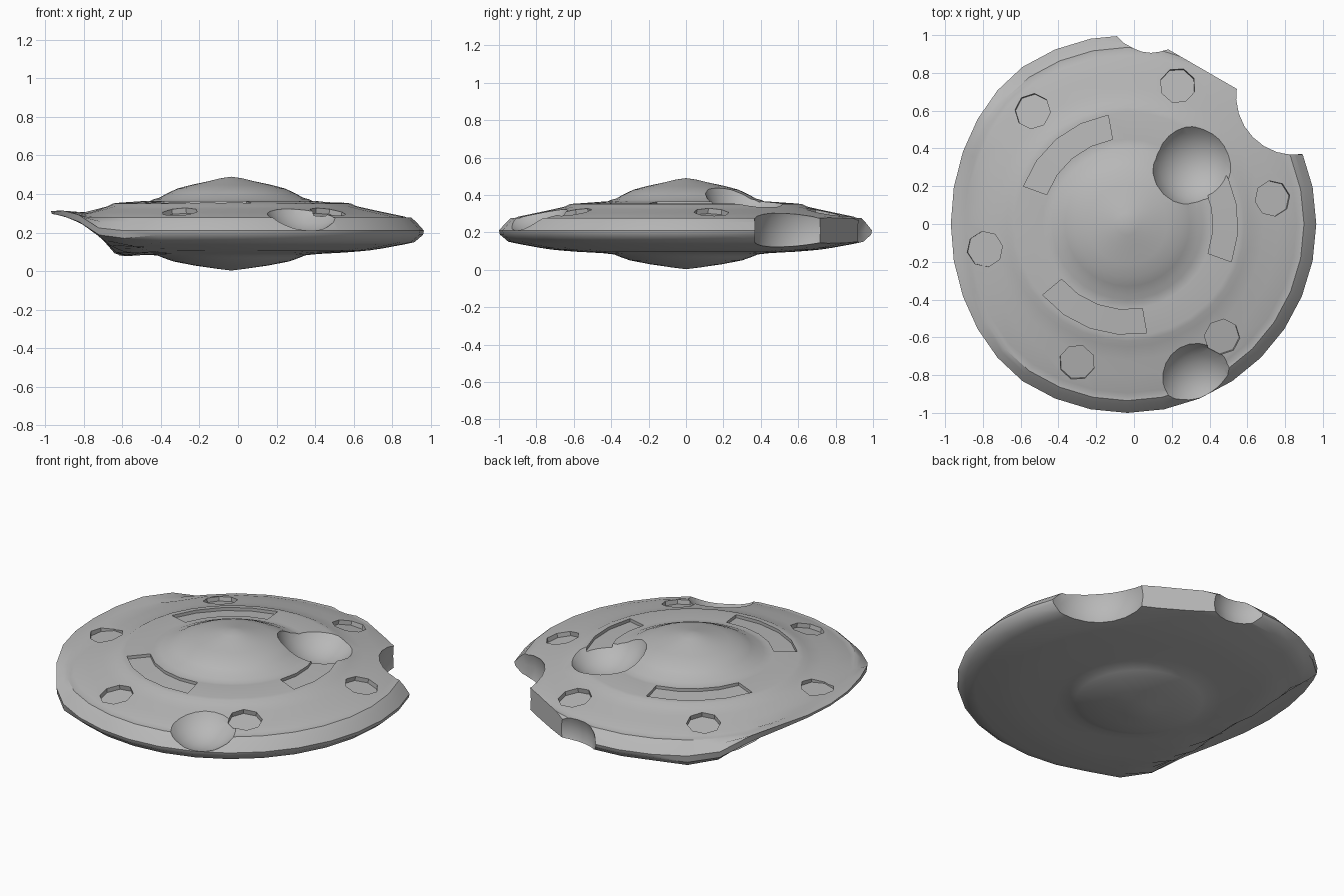
import bpy, bmesh, math
from mathutils import Matrix, Vector

if "Cube" in bpy.data.objects:
    bpy.data.objects.remove(bpy.data.objects["Cube"])

CX = -0.035          # axis of the disc
SEG = 32

# half profile of the saucer (radius, height); top from apex to rim, then underside
TOP = [(0.06, .481), (.12, .466), (.21, .447), (.28, .428), (.33, .405), (.375, .380),
       (.40, .374), (.425, .363), (.45, .364), (.595, .354), (.62, .351), (.65, .337),
       (.72, .321), (.80, .304), (.895, .284), (.915, .277), (.935, .277), (.96, .255), (1.0, .21)]
BOTTOM = [(.995, .188), (.95, .150), (.90, .139), (.84, .128), (.78, .117), (.72, .108), (.66, .102),
          (.58, .096), (.45, .089), (.385, .082), (.35, .068), (.30, .05), (.19, .029), (.08, .013)]


def new_object(name, bm):
    bmesh.ops.recalc_face_normals(bm, faces=bm.faces)
    me = bpy.data.meshes.new(name)
    bm.to_mesh(me)
    bm.free()
    ob = bpy.data.objects.new(name, me)
    bpy.context.collection.objects.link(ob)
    return ob


def crush(x, z, is_top):
    """Left side is bent upward over a round hollow, with a slight lip beside it."""
    if x < -0.4 and not is_top:
        z -= 0.018 * math.exp(-((x + 0.58) / 0.08) ** 2)
    if x < -0.62:
        x = -0.62 + (x + 0.62) * 0.35 / 0.415
        floor = -0.15 + math.sqrt(0.45 ** 2 - (x + 1.02) ** 2)
        skin = 0.014 + 0.022 * min(1, max(0, x + 0.97) / 0.1)
        z = max(z, floor + (skin if is_top else 0))
    return x, z


# saucer hull
bm = bmesh.new()
rings = []
for i, (r, z) in enumerate(TOP + BOTTOM):
    ring = []
    for k in range(SEG):
        a = 2 * math.pi * k / SEG
        x, zz = crush(CX + r * math.cos(a), z, i < len(TOP))
        ring.append(bm.verts.new((x, r * math.sin(a), zz)))
    rings.append(ring)
for a, b in zip(rings, rings[1:]):
    for k in range(SEG):
        n = (k + 1) % SEG
        bm.faces.new((a[k], a[n], b[n], b[k]))
for ring, z in ((rings[0], .49), (rings[-1], .003)):
    tip = bm.verts.new((CX, 0, z))
    for k in range(SEG):
        bm.faces.new((ring[k], ring[(k + 1) % SEG], tip))
hull = new_object("saucer_hull", bm)

# dark grey metal
grey = bpy.data.materials.new("dark_grey")
grey.diffuse_color = (.48, .48, .48, 1)
grey.use_nodes = True
grey.node_tree.nodes["Principled BSDF"].inputs["Base Color"].default_value = grey.diffuse_color
hull.data.materials.append(grey)


def cut(bm):
    cutter = new_object("cutter", bm)
    cutter.hide_render = True
    cutter.data.materials.append(grey)
    mod = hull.modifiers.new("cut", 'BOOLEAN')
    mod.operation, mod.solver, mod.object = 'DIFFERENCE', 'EXACT', cutter
    bpy.context.view_layer.objects.active = hull
    bpy.ops.object.modifier_apply(modifier=mod.name)
    bpy.data.objects.remove(cutter)


# arc-shaped recesses around the dome
for mid in (10, 130, 250):
    bm = bmesh.new()
    rows = []
    for k in range(5):
        a = math.radians(mid - 30 + 15 * k)
        rows.append([bm.verts.new((CX + r * math.cos(a), r * math.sin(a), z))
                     for r, z in ((.455, .346), (.585, .336), (.585, .42), (.455, .42))])
    for a, b in zip(rows, rows[1:]):
        for j in range(4):
            bm.faces.new((a[j], a[(j + 1) % 4], b[(j + 1) % 4], b[j]))
    bm.faces.new(rows[0])
    bm.faces.new(rows[-1])
    cut(bm)

# octagonal port recesses (the one over the crushed side is shallower)
for k in range(6):
    a = math.radians(10 + 60 * k)
    depth = .012 if k == 3 else .026
    radius = .78 if k != 3 else .765
    rot = Matrix.Rotation(a, 4, 'Z') @ Matrix.Rotation(0.2 if k != 3 else 0.1, 4, 'Y')
    pos = Vector((CX + radius * math.cos(a), radius * math.sin(a), .307))
    bm = bmesh.new()
    bmesh.ops.create_cone(bm, cap_ends=True, segments=8, radius1=.095, radius2=.095, depth=.2,
                          matrix=Matrix.Translation(pos) @ rot @ Matrix.Translation((0, 0, .1 - depth)))
    cut(bm)

# flat sheared-off edge at the back right
bm = bmesh.new()
bmesh.ops.create_cube(bm, size=1, matrix=Matrix.Translation((CX, 0, .2)) @ Matrix.Rotation(math.radians(60), 4, 'Z')
                      @ Matrix.Translation((1.109, 0, 0)) @ Matrix.Diagonal((.4, 1.2, 1, 1)))
cut(bm)

# round impact bites: two through the rim, one in the dome, one in the front edge
for x, y, z, r in ((.83, .66, .21, .30), (.09, 1.1, .2, .21),
                   (.325, .325, .51, .25), (.345, -.84, .44, .243)):
    bm = bmesh.new()
    bmesh.ops.create_uvsphere(bm, u_segments=24, v_segments=14, radius=r,
                              matrix=Matrix.Translation((x, y, z)))
    cut(bm)

# smooth shading with crisp edges
bpy.ops.object.select_all(action='DESELECT')
hull.select_set(True)
bpy.context.view_layer.objects.active = hull
bpy.ops.object.shade_smooth_by_angle(angle=math.radians(38))
